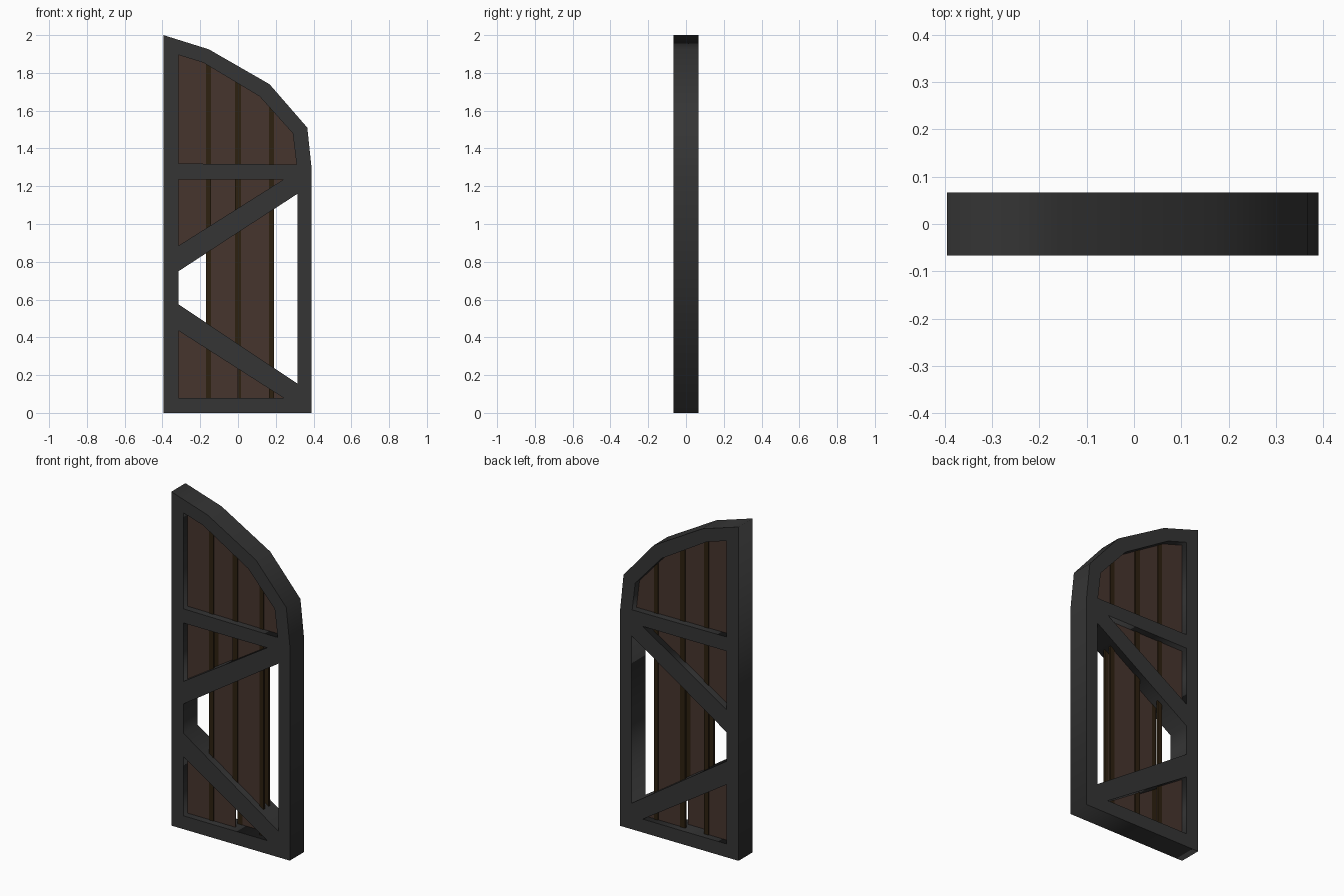
import bpy, bmesh
from mathutils import Vector

if "Cube" in bpy.data.objects:
    bpy.data.objects.remove(bpy.data.objects["Cube"])


def material(name, rgb):
    m = bpy.data.materials.new(name)
    m.use_nodes = True
    m.diffuse_color = (*rgb, 1)
    m.node_tree.nodes["Principled BSDF"].inputs["Base Color"].default_value = (*rgb, 1)
    return m


iron = material("dark iron", (0.035, 0.035, 0.035))
wood = material("brown wood", (0.062, 0.035, 0.027))
batten = material("dark batten wood", (0.027, 0.015, 0.005))

HALF = 0.067  # half the frame depth

# Outlines as (x, z)
outer = [(-.395, 0), (.39, 0), (.39, 1.29), (.367, 1.51), (.167, 1.74), (-.155, 1.925), (-.395, 2)]
openings = {
    "top": [(-.315, 1.32), (.31, 1.315), (.29, 1.48), (.115, 1.675), (-.185, 1.855), (-.315, 1.895)],
    "upper": [(-.315, 1.235), (-.315, .885), (.24, 1.235)],
    "middle": [(.315, 1.16), (-.315, .75), (-.315, .575), (.315, .155)],
    "bottom": [(-.315, .08), (.24, .08), (-.315, .435)],
}


def add_mesh(name, mesh, mat):
    ob = bpy.data.objects.new(name, mesh)
    bpy.context.collection.objects.link(ob)
    mesh.materials.clear()
    mesh.materials.append(mat)
    return ob


# Frame: filled outline with the openings as holes
curve = bpy.data.curves.new("frame_outline", "CURVE")
curve.dimensions = "2D"
curve.fill_mode = "BOTH"
curve.extrude = HALF
for points in [outer, *openings.values()]:
    spline = curve.splines.new("POLY")
    spline.points.add(len(points) - 1)
    spline.use_cyclic_u = True
    for p, (x, z) in zip(spline.points, points):
        p.co = (x, z, 0, 1)
helper = bpy.data.objects.new("frame_outline", curve)
bpy.context.collection.objects.link(helper)
bpy.context.view_layer.update()
mesh = bpy.data.meshes.new_from_object(helper.evaluated_get(bpy.context.evaluated_depsgraph_get()))
bpy.data.objects.remove(helper)
for v in mesh.vertices:
    x, z, y = v.co
    v.co = (x, -y, z)
bm = bmesh.new()
bm.from_mesh(mesh)
bmesh.ops.remove_doubles(bm, verts=bm.verts, dist=1e-5)
bmesh.ops.recalc_face_normals(bm, faces=bm.faces)
bm.to_mesh(mesh)
bm.free()
add_mesh("frame", mesh, iron)


# Board: the slice of an opening between two x values, given a thickness
def board(name, opening, x0, x1, y0, y1, mat):
    bm = bmesh.new()
    bm.faces.new([bm.verts.new((x, y0, z)) for x, z in openings[opening]])
    for x, side in ((x0, -1), (x1, 1)):
        bmesh.ops.bisect_plane(bm, geom=bm.verts[:] + bm.edges[:] + bm.faces[:],
                               plane_co=(x, 0, 0), plane_no=(side, 0, 0), clear_outer=True)
    if bm.faces:
        new = bmesh.ops.extrude_face_region(bm, geom=bm.faces[:])["geom"]
        moved = [g for g in new if isinstance(g, bmesh.types.BMVert)]
        bmesh.ops.translate(bm, verts=moved, vec=Vector((0, y1 - y0, 0)))
        bmesh.ops.recalc_face_normals(bm, faces=bm.faces)
        mesh = bpy.data.meshes.new(name)
        bm.to_mesh(mesh)
        add_mesh(name, mesh, mat)
    bm.free()


battens = [(-.17, -.142), (-.016, .017), (.163, .19)]
planks = [(-.33, -.156), (-.156, 0), (0, .176), (.176, .33)]
# Plank numbers present in each opening, on the front and back layers
layout = {
    "top": ((0, 1, 2, 3), (0, 1, 2, 3)),
    "upper": ((0, 2, 3), (0, 1, 2, 3)),
    "middle": ((1, 2), (2,)),
    "bottom": ((0, 1), (0, 2, 3)),
}
for opening, layers in layout.items():
    for label, side, present in zip(("front", "back"), (-1, 1), layers):
        for i in present:
            board(f"{opening}_{label}_plank_{i + 1}", opening, *planks[i],
                  side * .02, side * .026, wood)
        for i, (x0, x1) in enumerate(battens):
            # The lowest front middle batten is left out
            if (opening, label, i) != ("bottom", "front", 1):
                board(f"{opening}_{label}_batten_{i + 1}", opening, x0, x1,
                      side * .018, side * .031, batten)
